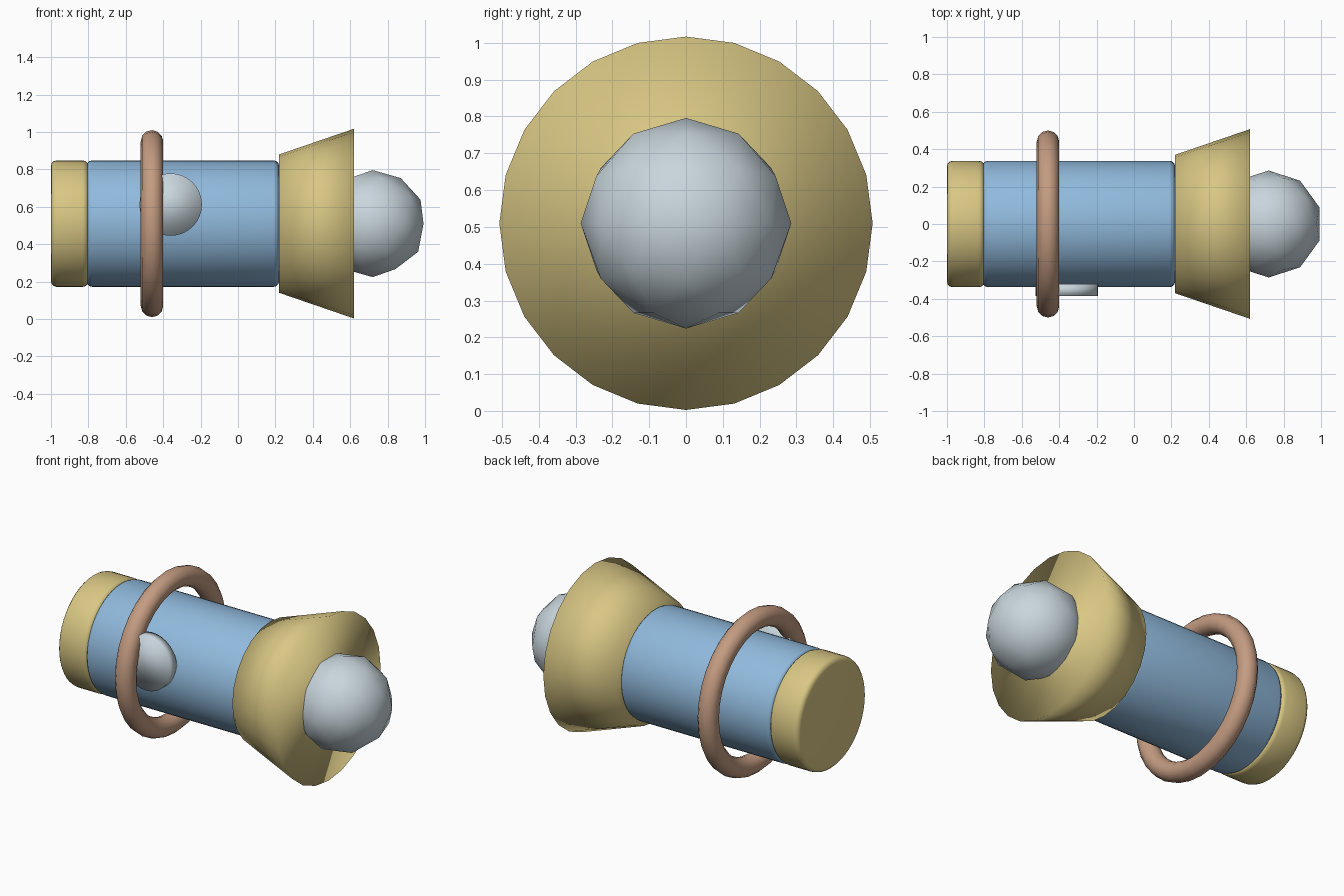
import bpy, math

cube = bpy.data.objects.get("Cube")
if cube:
    bpy.data.objects.remove(cube, do_unlink=True)

AXIS_Z = 0.51
ALONG_X = (0, math.pi / 2, 0)
ALONG_Y = (math.pi / 2, 0, 0)


def material(name, rgb):
    m = bpy.data.materials.new(name)
    m.use_nodes = True
    m.diffuse_color = (*rgb, 1)
    m.node_tree.nodes["Principled BSDF"].inputs["Base Color"].default_value = (*rgb, 1)
    return m


sand = material("sand yellow", (0.69, 0.57, 0.23))
blue = material("light blue", (0.28, 0.49, 0.72))
silver = material("pale silver", (0.58, 0.67, 0.72))
copper = material("copper brown", (0.55, 0.33, 0.22))


def finish(name, mat, bevel=0):
    """Name and colour the active object; bevelled parts keep flat ends."""
    ob = bpy.context.object
    ob.name = name
    ob.data.materials.append(mat)
    if bevel:
        bpy.ops.object.transform_apply(location=False, rotation=True, scale=True)
        mod = ob.modifiers.new("rounded edge", "BEVEL")
        mod.width, mod.segments = bevel, 3
        mod.limit_method = "ANGLE"
        bpy.ops.object.modifier_apply(modifier=mod.name)
        bpy.ops.object.shade_smooth_by_angle(angle=math.radians(35))
    else:
        bpy.ops.object.shade_smooth()
    return ob


def tube(name, x0, x1, radius, mat, bevel):
    bpy.ops.mesh.primitive_cylinder_add(vertices=48, radius=radius, depth=x1 - x0,
                                        location=((x0 + x1) / 2, 0, AXIS_Z), rotation=ALONG_X)
    return finish(name, mat, bevel)


# Barrel and tail cap
tube("barrel", -0.81, 0.22, 0.338, blue, 0.03)
tube("tail_cap", -1.0, -0.80, 0.338, sand, 0.03)

# Flared head, closed at both ends
bpy.ops.mesh.primitive_cone_add(vertices=24, radius1=0.37, radius2=0.507, depth=0.4,
                                location=(0.42, 0, AXIS_Z), rotation=ALONG_X)
finish("flared_head", sand)

# Faceted bulb
bpy.ops.mesh.primitive_ico_sphere_add(subdivisions=2, radius=0.286,
                                      location=(0.72, 0, AXIS_Z))
finish("bulb", silver)

# Loose ring round the barrel
bpy.ops.mesh.primitive_torus_add(major_segments=32, minor_segments=12,
                                 major_radius=0.44, minor_radius=0.06,
                                 location=(-0.46, 0, AXIS_Z), rotation=ALONG_X)
finish("ring", copper)

# Round switch button on the front
bpy.ops.mesh.primitive_cylinder_add(vertices=32, radius=0.167, depth=0.065,
                                    location=(-0.36, -0.353, 0.612), rotation=ALONG_Y)
finish("switch_button", silver)
